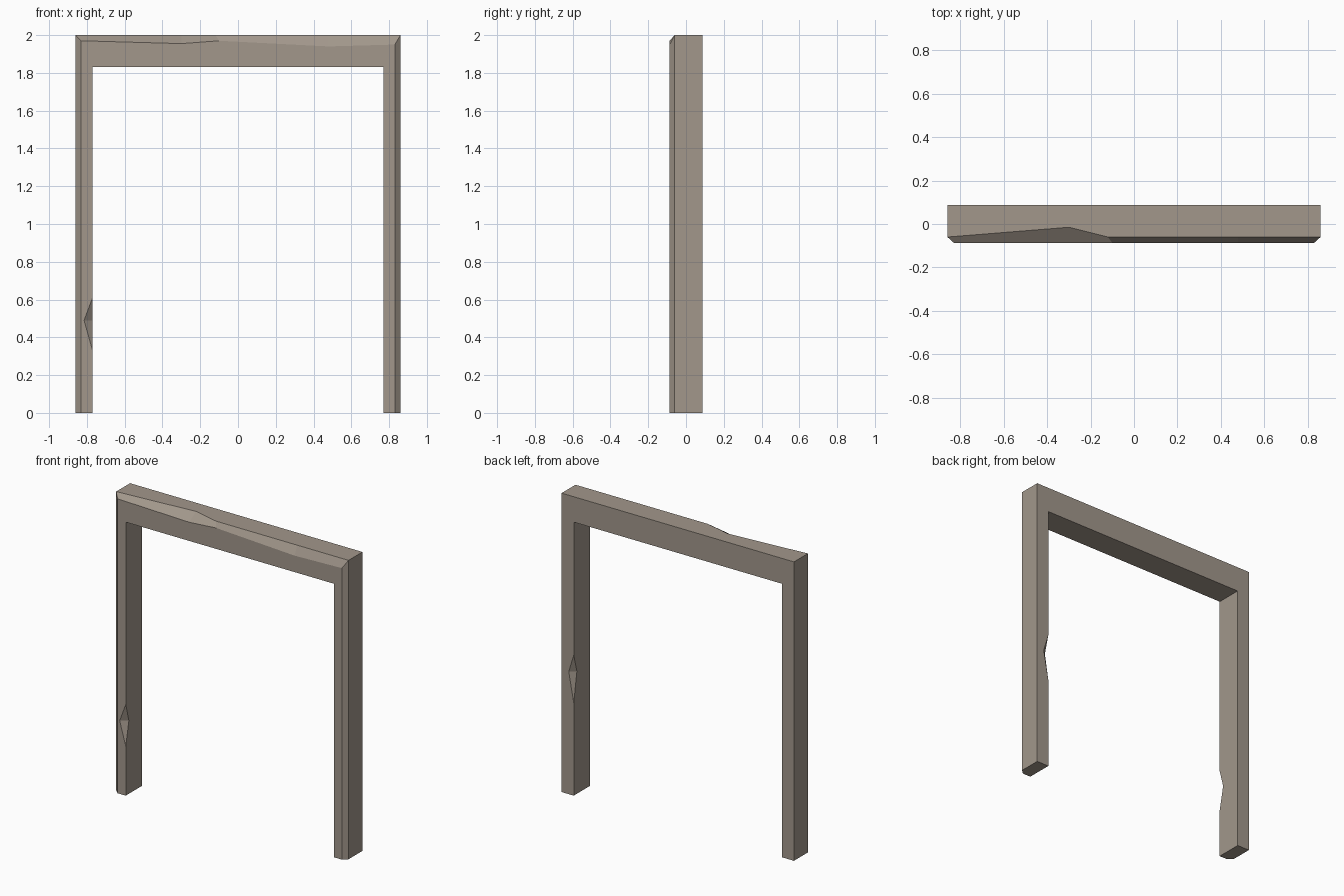
import bpy, bmesh

if "Cube" in bpy.data.objects:
    bpy.data.objects.remove(bpy.data.objects["Cube"])

FY, BY = -0.087, 0.087          # front and back planes
W, IN, H, SOFFIT = 0.86, 0.77, 2.0, 1.83

bm = bmesh.new()
cache = {}

def v(p):
    key = tuple(round(c, 4) for c in p)
    if key not in cache:
        cache[key] = bm.verts.new(key)
    return cache[key]

def face(*pts):
    return bm.faces.new([v(p) for p in pts])

# worn front bevel: rim on the front face and rim on the outer faces
front_rim = [(x, FY, z) for x, z in [(-0.83, 0), (-0.83, 1.97), (-0.3, 1.955),
             (-0.1, 1.97), (0.48, 1.94), (0.83, 1.95), (0.83, 0)]]
outer_rim = [(-W, -0.06, 0), (-W, -0.06, H), (-0.3, -0.015, H), (-0.12, -0.06, H),
             (0.48, -0.06, H), (W, -0.06, H), (W, -0.06, 0)]
for i in range(6):
    face(front_rim[i], front_rim[i + 1], outer_rim[i + 1], outer_rim[i])

def edge(sx, y, chip=None):
    """Inner leg edge from floor to soffit: (points on front/back, points on inside, chip triangles)."""
    x = sx * IN
    lo, hi = (x, y, 0), (x, y, SOFFIT)
    if not chip:
        return [lo, hi], [lo, hi]
    z0, z1, z2, cut = chip
    a, b = (x, y, z0), (x, y, z2)
    flat = (x + sx * cut, y, z1)
    side = (x, y + (0.033 if y < 0 else -0.033), z1)
    face(a, flat, side)
    face(b, flat, side)
    return [lo, a, flat, b, hi], [lo, a, side, b, hi]

# inner edges, with a chip at the left front and the right back
lf, lf_in = edge(-1, FY, (0.33, 0.49, 0.61, 0.045))
lb, lb_in = edge(-1, BY)
rf, rf_in = edge(1, FY)
rb, rb_in = edge(1, BY, (0.62, 0.82, 0.94, 0.037))

# front and back faces
face(*front_rim, *rf, *lf[::-1])
face((-W, BY, 0), (-W, BY, H), (W, BY, H), (W, BY, 0), *rb, *lb[::-1])
# inside faces and soffit
face(*lf_in, *lb_in[::-1])
face(*rf_in, *rb_in[::-1])
face(lf[-1], rf[-1], rb[-1], lb[-1])
# top, outer sides and feet
face(*outer_rim[1:6], (W, BY, H), (-W, BY, H))
for s in (-1, 1):
    face((s * W, -0.06, 0), (s * W, -0.06, H), (s * W, BY, H), (s * W, BY, 0))
    face((s * W, -0.06, 0), (s * 0.83, FY, 0), (s * IN, FY, 0), (s * IN, BY, 0), (s * W, BY, 0))

bmesh.ops.recalc_face_normals(bm, faces=bm.faces[:])
mesh = bpy.data.meshes.new("door_frame")
bm.to_mesh(mesh)
bm.free()

mat = bpy.data.materials.new("worn taupe wood")
mat.diffuse_color = (0.36, 0.31, 0.26, 1)
mat.use_nodes = True
mat.node_tree.nodes["Principled BSDF"].inputs["Base Color"].default_value = mat.diffuse_color
mesh.materials.append(mat)
frame = bpy.data.objects.new("door_frame", mesh)
bpy.context.collection.objects.link(frame)
